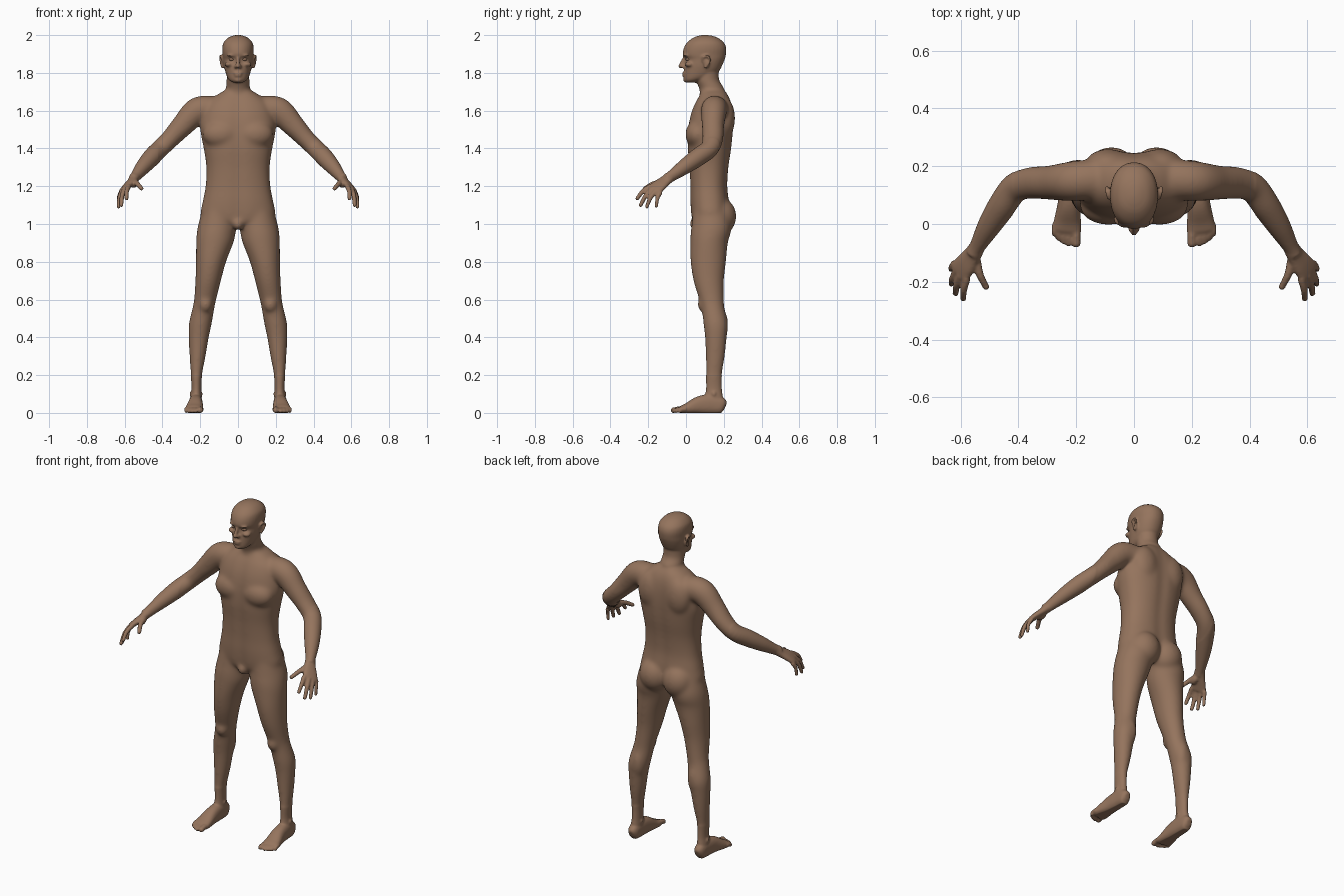
import bpy, bmesh, math
from mathutils import Vector, Matrix

N = 32
bm = bmesh.new()


def spline(rows, steps=5):
    # Catmull-Rom through rows of numbers
    out = []
    for i in range(len(rows) - 1):
        a, b, c, d = rows[max(i - 1, 0)], rows[i], rows[i + 1], rows[min(i + 2, len(rows) - 1)]
        for k in range(steps):
            t = k / steps
            out.append([0.5 * (2 * q + (r - p) * t + (2 * p - 5 * q + 4 * r - s) * t * t
                               + (3 * q - p - 3 * r + s) * t ** 3) for p, q, r, s in zip(a, b, c, d)])
    return out + [list(rows[-1])]


def tube(rows, hint=(1, 0, 0), flat=False, power=2.0, groove=0.0):
    # rows: x, y, z, radius along hint, radius across
    rows = spline(rows)
    rings = []
    for i, (x, y, z, a, b) in enumerate(rows):
        u, v = Vector((1, 0, 0)), Vector((0, 1, 0))
        if not flat:
            t = Vector(rows[min(i + 1, len(rows) - 1)][:3]) - Vector(rows[max(i - 1, 0)][:3])
            t.normalize()
            u = Vector(hint)
            u = (u - t * u.dot(t)).normalized()
            v = t.cross(u)
        ring = []
        for k in range(N):
            w = 2 * math.pi * k / N
            c, s = math.cos(w), math.sin(w)
            c = math.copysign(abs(c) ** (2 / power), c) * a
            s = math.copysign(abs(s) ** (2 / power), s) * b
            s *= 1 - groove * math.exp(-(c / 0.03) ** 2)
            ring.append(bm.verts.new(Vector((x, y, z)) + u * c + v * s))
        rings.append(ring)
    for r, q in zip(rings, rings[1:]):
        for k in range(N):
            bm.faces.new((r[k], r[(k + 1) % N], q[(k + 1) % N], q[k]))
    bm.faces.new(rings[0][::-1])
    bm.faces.new(rings[-1])


def stack(rows, **kw):
    # rows: z, half width, front y, back y
    tube([(0, (f + b) / 2, z, w, (b - f) / 2) for z, w, f, b in rows], flat=True, **kw)


def blob(c, r, tilt=0.0):
    m = Matrix.Translation(c) @ Matrix.Rotation(tilt, 4, 'X') @ Matrix.Diagonal((*r, 1))
    bmesh.ops.create_uvsphere(bm, u_segments=24, v_segments=16, radius=1, matrix=m)


# torso
stack([(1.715, .055, .08, .2), (1.685, .11, .07, .225), (1.64, .165, .045, .243), (1.58, .188, .022, .252),
       (1.5, .2, .008, .252), (1.4, .182, .006, .243), (1.3, .168, .015, .228), (1.2, .172, .02, .222),
       (1.12, .187, .02, .23), (1.05, .198, .025, .232), (1.01, .16, .035, .215), (.985, .07, .07, .18)],
      power=2.3, groove=.07)
blob((.088, .062, 1.475), (.1, .066, .075))       # chest muscle
blob((.09, .205, 1.56), (.08, .055, .11))         # shoulder blade
blob((.078, .18, 1.04), (.092, .087, .1))         # buttock
blob((0, .055, 1.0), (.032, .038, .035))

# neck and head
tube([(0, .15, 1.64, .075, .07), (0, .136, 1.715, .064, .066), (0, .113, 1.765, .06, .062),
      (0, .11, 1.83, .06, .065)], flat=True)
stack([(1.748, .022, .0, .05), (1.76, .044, -.009, .085), (1.78, .058, -.012, .14), (1.81, .068, -.011, .175),
       (1.84, .075, -.008, .192), (1.872, .079, -.003, .205), (1.895, .081, -.017, .211),
       (1.93, .083, -.012, .213), (1.96, .077, .005, .201), (1.985, .054, .036, .17),
       (1.997, .026, .068, .136), (2.001, .004, .095, .105)], power=2.15)
blob((.047, .018, 1.845), (.024, .025, .014))     # cheekbone
blob((.032, .001, 1.893), (.026, .015, .007))     # brow
blob((0, .003, 1.763), (.022, .019, .014))        # chin
tube([(0, -.002, 1.89, .008, .01), (0, -.016, 1.86, .009, .012), (0, -.027, 1.838, .012, .012)])
blob((0, -.029, 1.836), (.012, .012, .011))       # nose tip
blob((.012, -.016, 1.833), (.009, .012, .009))    # nostril wing
blob((0, -.01, 1.798), (.024, .012, .006))        # lips
blob((0, -.009, 1.785), (.021, .012, .006))
blob((.079, .107, 1.858), (.01, .017, .03), .15)  # ear
tube([(.08, .088, 1.862, .005, .005), (.09, .092, 1.884, .006, .006), (.094, .113, 1.89, .006, .006),
      (.094, .127, 1.87, .006, .006), (.089, .115, 1.843, .006, .006), (.082, .1, 1.828, .007, .007)])

# leg
tube([(.1, .13, 1.1, .082, .09), (.108, .135, 1.0, .102, .105), (.116, .13, .95, .103, .106),
      (.123, .122, .9, .099, .1), (.143, .118, .8, .08, .094), (.158, .12, .7, .068, .081),
      (.174, .135, .6, .059, .066), (.184, .144, .55, .059, .061), (.2, .157, .47, .061, .065),
      (.208, .158, .4, .054, .058), (.214, .155, .3, .043, .051), (.22, .148, .2, .03, .043),
      (.22, .148, .13, .026, .042), (.222, .148, .08, .03, .048), (.223, .15, .03, .031, .052)], flat=True)
blob((.172, .097, .575), (.037, .037, .045))      # knee cap
blob((.187, .178, .47), (.04, .046, .09))         # calf
blob((.222, .148, .1), (.036, .02, .022))         # ankle bones

# foot
tube([(.222, .208, .032, .014, .02), (.222, .19, .038, .03, .042), (.223, .13, .046, .035, .052),
      (.225, .07, .041, .039, .047), (.23, .01, .024, .047, .03), (.232, -.02, .018, .05, .022),
      (.234, -.035, .015, .046, .014)], power=2.4)
for x, tip, r in ((.2, -.066, .015), (.226, -.067, .0105), (.243, -.06, .0105), (.26, -.05, .01),
                  (.275, -.034, .01)):
    tube([(x, .0, .02, r, r), (x, (tip - .02) / 2, .019, r, r), (x, tip, r - .001, r, r * .95)])
    blob((x, tip, r - .001), (r * 1.08, r * 1.1, r))

# arm
tube([(.13, .155, 1.61, .068, .07), (.215, .148, 1.6, .072, .069), (.29, .143, 1.525, .061, .06),
      (.355, .142, 1.455, .051, .056), (.41, .125, 1.4, .048, .051), (.455, .065, 1.355, .048, .049),
      (.5, -.005, 1.305, .041, .041), (.54, -.075, 1.255, .03, .028), (.556, -.105, 1.237, .029, .026)],
     hint=(0, 0, 1))

# hand
across = (.045, .055, -.03)
tube([(.545, -.085, 1.248, .029, .024), (.562, -.112, 1.227, .034, .02), (.585, -.143, 1.203, .042, .018),
      (.603, -.167, 1.182, .044, .015), (.606, -.173, 1.176, .036, .01)], hint=across, power=2.3)
for base, tip, r in (((.578, -.188, 1.2), (.59, -.258, 1.135), .0125),
                     ((.6, -.177, 1.187), (.617, -.24, 1.1), .0125),
                     ((.613, -.158, 1.176), (.632, -.207, 1.092), .012),
                     ((.62, -.134, 1.168), (.633, -.157, 1.095), .011),
                     ((.545, -.12, 1.225), (.512, -.217, 1.189), .0135)):
    b, t = Vector(base), Vector(tip)
    m = (b + t) / 2 + Vector((.005, -.005, .006))
    tube([(*b, r * 1.1, r * 1.1), (*m, r, r), (*t, r * .85, r * .85)], hint=across)
    blob(t, (r * .92,) * 3)
blob((.55, -.132, 1.215), (.02, .035, .02), .4)   # thumb pad

# fuse everything into one skin
mesh = bpy.data.meshes.new("body_parts")
bm.to_mesh(mesh)
bm.free()
src = bpy.data.objects.new("body_parts", mesh)
bpy.context.collection.objects.link(src)
mir = src.modifiers.new("Mirror", 'MIRROR')
mir.use_mirror_merge = False
rem = src.modifiers.new("Remesh", 'REMESH')
rem.mode = 'VOXEL'
rem.voxel_size = .0055
deps = bpy.context.evaluated_depsgraph_get()
skin = bpy.data.meshes.new_from_object(src.evaluated_get(deps))
bpy.data.objects.remove(src)

# soften the joins, strongly on trunk and lightly on face, hands and feet
bm = bmesh.new()
bm.from_mesh(skin)
trunk = [v for v in bm.verts if .2 < v.co.z < 1.72 and abs(v.co.x) < .42]
for verts, count in ((trunk, 30), (bm.verts[:], 3)):
    for _ in range(count):
        bmesh.ops.smooth_vert(bm, verts=verts, factor=.5, use_axis_x=True, use_axis_y=True, use_axis_z=True)
for v in bm.verts:
    v.co.z = max(v.co.z, 0)
bm.to_mesh(skin)
bm.free()

skin_mat = bpy.data.materials.new("skin")
skin_mat.diffuse_color = (.3, .175, .11, 1)


def finish(obj):
    obj.data.materials.clear()
    obj.data.materials.append(skin_mat)
    for p in obj.data.polygons:
        p.use_smooth = True


body = bpy.data.objects.new("body", skin)
bpy.context.collection.objects.link(body)
finish(body)

# eyes
for side, name in ((1, "left_eye"), (-1, "right_eye")):
    bpy.ops.mesh.primitive_uv_sphere_add(segments=24, ring_count=16, radius=1, location=(side * .033, .012, 1.872))
    eye = bpy.context.object
    eye.name = name
    eye.scale = (.016, .014, .009)
    finish(eye)
